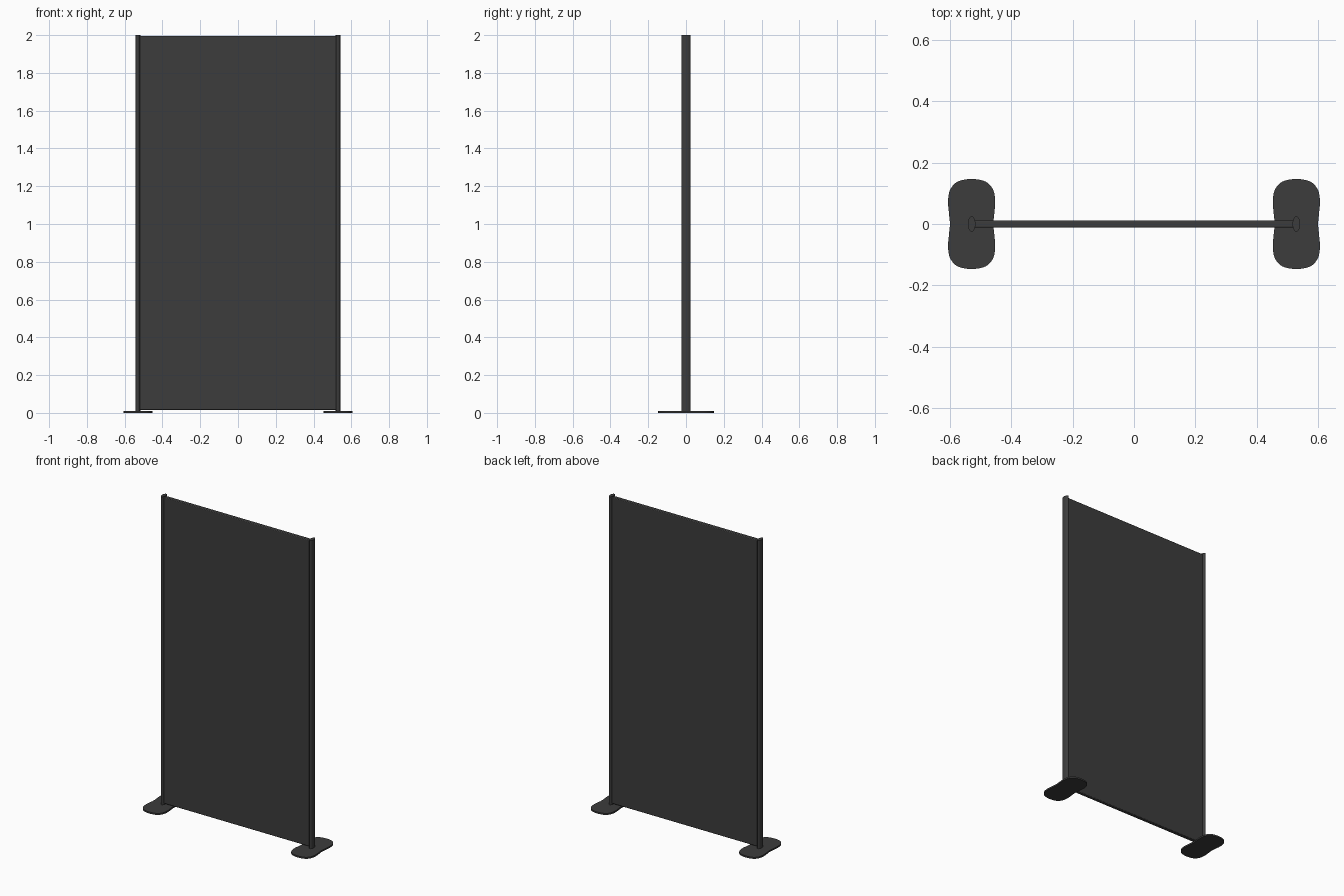
import bpy, bmesh, math

if "Cube" in bpy.data.objects:
    bpy.data.objects.remove(bpy.data.objects["Cube"])

charcoal = bpy.data.materials.new("charcoal")
charcoal.diffuse_color = (0.045, 0.045, 0.045, 1)
charcoal.use_nodes = True
charcoal.node_tree.nodes["Principled BSDF"].inputs["Base Color"].default_value = charcoal.diffuse_color


def prism(name, outline, z0, z1, x=0.0, bevel=0.0):
    bm = bmesh.new()
    base = bm.faces.new([bm.verts.new((x + px, py, z0)) for px, py in outline])
    ext = bmesh.ops.extrude_face_region(bm, geom=[base])
    top = [v for v in ext["geom"] if isinstance(v, bmesh.types.BMVert)]
    bmesh.ops.translate(bm, verts=top, vec=(0, 0, z1 - z0))
    # extrusion may drop the base face: restore it so the part is closed
    rim = [e for e in bm.edges if e.is_boundary]
    if rim:
        bmesh.ops.holes_fill(bm, edges=rim, sides=0)
    bmesh.ops.recalc_face_normals(bm, faces=bm.faces[:])
    me = bpy.data.meshes.new(name)
    bm.to_mesh(me)
    bm.free()
    me.materials.append(charcoal)
    ob = bpy.data.objects.new(name, me)
    bpy.context.collection.objects.link(ob)
    if bevel:
        mod = ob.modifiers.new("bevel", "BEVEL")
        mod.width = bevel
        mod.segments = 2
    bpy.context.view_layer.objects.active = ob
    ob.select_set(True)
    bpy.ops.object.shade_smooth_by_angle(angle=math.radians(35))
    ob.select_set(False)
    return ob


def smooth_loop(pts, steps=6):
    # closed Catmull-Rom curve through the points
    out, n = [], len(pts)
    for i in range(n):
        a, b, c, d = (pts[(i + k) % n] for k in (-1, 0, 1, 2))
        for s in range(steps):
            t = s / steps
            out.append(tuple(0.5 * (2 * b[k] + (c[k] - a[k]) * t
                       + (2 * a[k] - 5 * b[k] + 4 * c[k] - d[k]) * t * t
                       + (3 * b[k] - a[k] - 3 * c[k] + d[k]) * t ** 3) for k in (0, 1)))
    return out


# Peanut-shaped foot outline, one quarter mirrored
quarter = [(0.071, 0.0), (0.074, 0.035), (0.077, 0.075),
           (0.070, 0.112), (0.046, 0.138), (0.0, 0.147)]
half = quarter + [(-x, y) for x, y in quarter[-2::-1]]
foot = smooth_loop(half + [(x, -y) for x, y in half[-2:0:-1]])

# Oval post section
oval = [(0.0125 * math.cos(a), 0.025 * math.sin(a))
        for a in (2 * math.pi * i / 32 for i in range(32))]

for side, x in (("left", -0.53), ("right", 0.53)):
    prism(side + "_foot", foot, 0.0, 0.01, x)
    prism(side + "_post", oval, 0.01, 2.0, x)

# Flat panel between the posts
w, d = 0.524, 0.012
prism("screen_panel", [(-w, -d), (w, -d), (w, d), (-w, d)], 0.015, 1.995, bevel=0.004)
